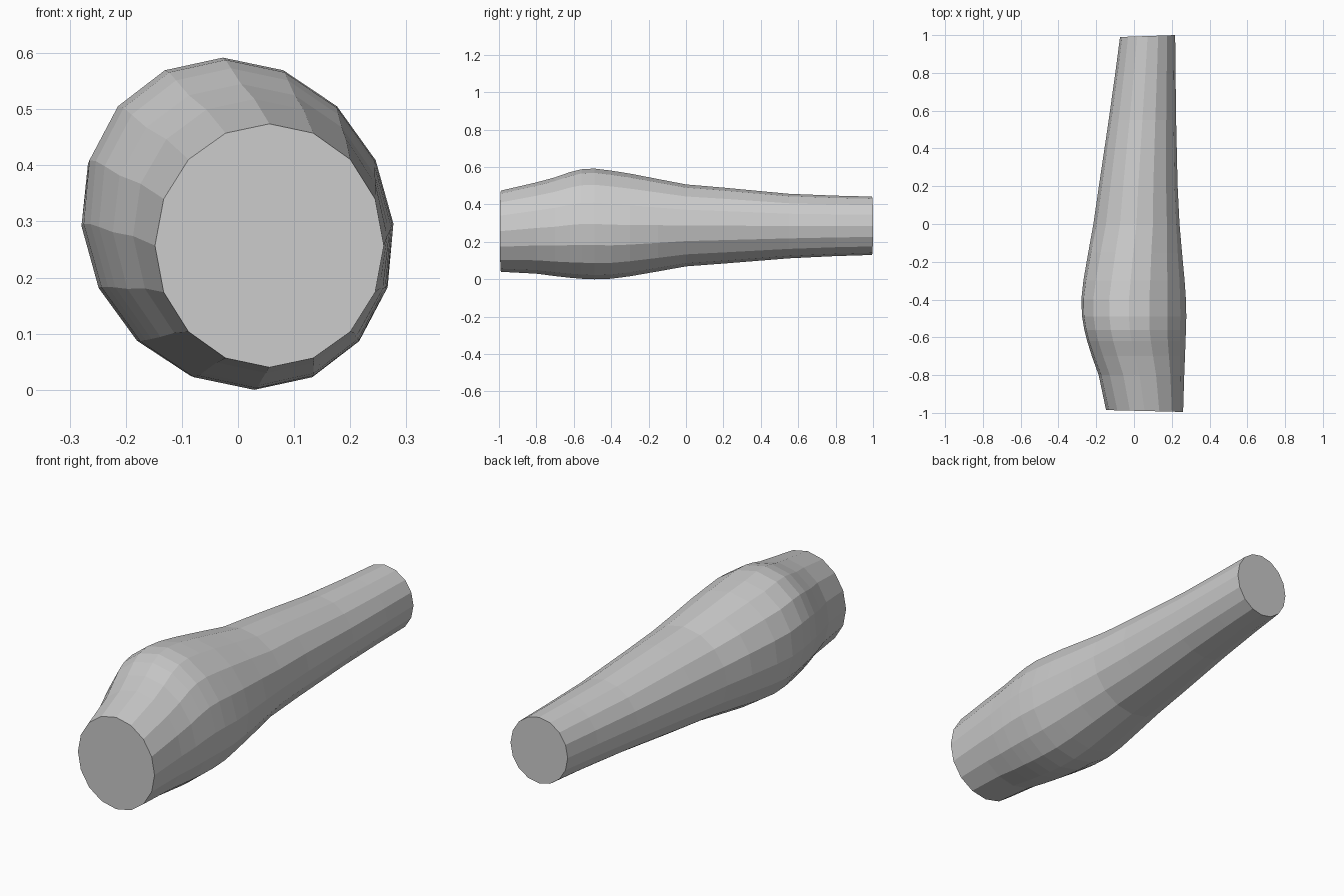
import bpy, bmesh, math

SIDES = 16
# Cross-sections: y, x min, x max, z min, z max, sideways lean of the top
SECTIONS = [
    (-0.99, -0.148, 0.26, 0.04, 0.474, 0.0),
    (-0.80, -0.187, 0.266, 0.03, 0.518, -0.01),
    (-0.70, -0.223, 0.27, 0.017, 0.545, -0.018),
    (-0.62, -0.248, 0.273, 0.008, 0.573, -0.025),
    (-0.56, -0.263, 0.275, 0.003, 0.588, -0.028),
    (-0.49, -0.275, 0.277, 0.0, 0.592, -0.028),
    (-0.40, -0.279, 0.275, 0.003, 0.581, -0.025),
    (-0.30, -0.268, 0.268, 0.016, 0.565, -0.018),
    (-0.15, -0.242, 0.254, 0.042, 0.536, -0.01),
    (0.00, -0.215, 0.241, 0.069, 0.507, 0.0),
    (0.20, -0.186, 0.231, 0.084, 0.49, 0.0),
    (0.55, -0.134, 0.223, 0.112, 0.457, 0.0),
    (0.80, -0.099, 0.22, 0.124, 0.447, 0.0),
    (0.995, -0.074, 0.218, 0.13, 0.442, 0.0),
]


def add_ring(bm, y, x0, x1, z0, z1, lean, tilt):
    cx, cz, rx, rz = (x0 + x1) / 2, (z0 + z1) / 2, (x1 - x0) / 2, (z1 - z0) / 2
    ring = []
    for i in range(SIDES):
        a = 2 * math.pi * i / SIDES
        c, s = math.cos(a), math.sin(a)
        ring.append(bm.verts.new((cx + rx * c + lean * s, y + tilt * c, cz + rz * s)))
    return ring


# Tapered limb lofted through the sections, with slightly slanted cut ends
bm = bmesh.new()
last = len(SECTIONS) - 1
rings = [add_ring(bm, *s, {0: -0.005, last: 0.005}.get(i, 0.0)) for i, s in enumerate(SECTIONS)]
for a, b in zip(rings, rings[1:]):
    for i in range(SIDES):
        j = (i + 1) % SIDES
        bm.faces.new((a[i], a[j], b[j], b[i]))
bm.faces.new(rings[0])
bm.faces.new(rings[-1])
bmesh.ops.recalc_face_normals(bm, faces=bm.faces[:])

mesh = bpy.data.meshes.new("limb")
bm.to_mesh(mesh)
bm.free()
limb = bpy.data.objects.new("limb", mesh)
bpy.context.collection.objects.link(limb)
